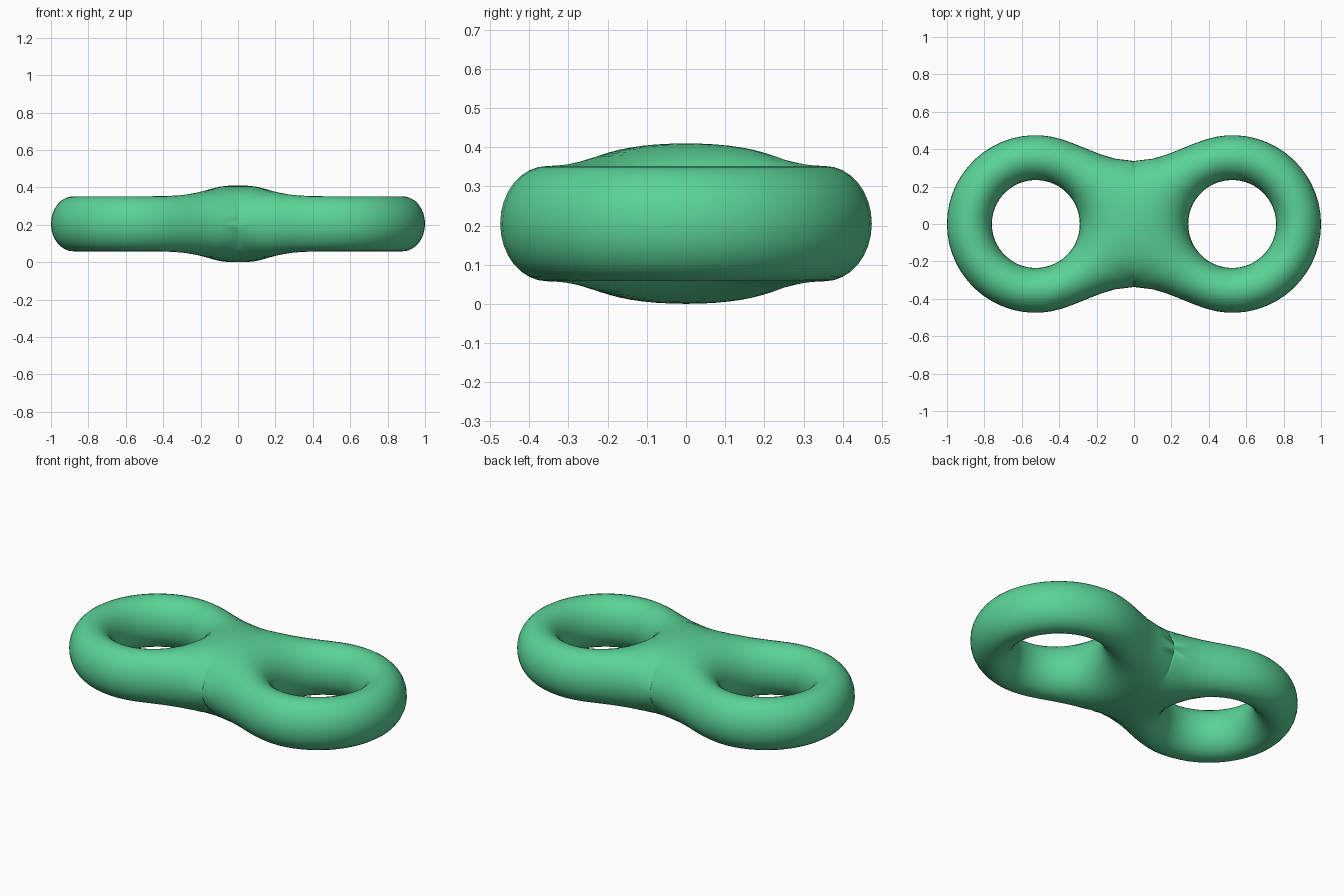
import bpy, bmesh, math

cube = bpy.data.objects.get("Cube")
if cube:
    bpy.data.objects.remove(cube, do_unlink=True)

CX, HOLE, RIM = 0.525, 0.235, 0.475      # ring centre, hole radius, outer radius
WAIST = 0.337                            # half depth at the middle
MID_Z = 0.205


def outline(x):
    """Half depth of the figure-eight outline, squared."""
    if x > CX:
        return RIM ** 2 - (x - CX) ** 2
    mean, swing = (RIM + WAIST) / 2, (RIM - WAIST) / 2
    return (mean - swing * math.cos(math.pi * x / CX)) ** 2


def outer_gap(x, y):
    """Distance-like value, zero on the outline."""
    return RIM - math.sqrt(max(RIM ** 2 - outline(x) + y * y, 0))


def hole_gap(x, y, k=0.05):
    """Smoothly blended distance to the two holes."""
    near, far = (math.hypot(x - s * CX, y) - HOLE for s in (1, -1))
    return -k * math.log(math.exp(-near / k) + math.exp(-far / k))


def height(x, y):
    a, b = max(hole_gap(x, y), 0), max(outer_gap(x, y), 0)
    swell = 0.147 + 0.067 * math.exp(-(x / 0.2) ** 2)
    return swell * 2 * math.sqrt(a * b) / (a + b)


def reach(angle):
    """Length of a ray from the ring centre to the outline or middle plane."""
    c, s = math.cos(angle), math.sin(angle)
    lo, hi = HOLE, 1.0
    for _ in range(40):
        r = (lo + hi) / 2
        x, y = CX + r * c, r * s
        if x >= -1e-7 and outer_gap(x, y) > 0:
            lo = r
        else:
            hi = r
    return lo


# Upper sheet of one ring, laid out on rays around its hole
corner = math.atan2(WAIST, -CX)
OUTER, INNER, STEPS = 44, 16, 16
angles = [-corner + 2 * corner * i / OUTER for i in range(OUTER)]
angles += [corner + 2 * (math.pi - corner) * i / INNER for i in range(INNER)]

bm = bmesh.new()
rays = []
for angle in angles:
    end, ray = reach(angle), []
    for j in range(STEPS + 1):
        r = HOLE + (end - HOLE) * (1 - math.cos(math.pi * j / STEPS)) / 2
        x, y = CX + r * math.cos(angle), r * math.sin(angle)
        x = 0.0 if x < 1e-4 else x
        z = height(x, y)
        if j == 0 or (j == STEPS and x > 0):
            z = 0.0
        ray.append(bm.verts.new((x, y, z)))
    rays.append(ray)
for i, ray in enumerate(rays):
    after = rays[(i + 1) % len(rays)]
    for j in range(STEPS):
        bm.faces.new((ray[j], ray[j + 1], after[j + 1], after[j]))

mesh = bpy.data.meshes.new("double_ring")
bm.to_mesh(mesh)
bm.free()
body = bpy.data.objects.new("double_ring", mesh)
bpy.context.collection.objects.link(body)
body.location.z = MID_Z

# Mirror to the other ring and to the underside
mirror = body.modifiers.new("Mirror", 'MIRROR')
mirror.use_axis = (True, False, True)
mirror.merge_threshold = 0.0005

# Green material
green = bpy.data.materials.new("green")
green.use_nodes = True
colour = (0.102, 0.65, 0.305, 1)
green.diffuse_color = colour
green.node_tree.nodes["Principled BSDF"].inputs["Base Color"].default_value = colour
mesh.materials.append(green)

for face in mesh.polygons:
    face.use_smooth = True
